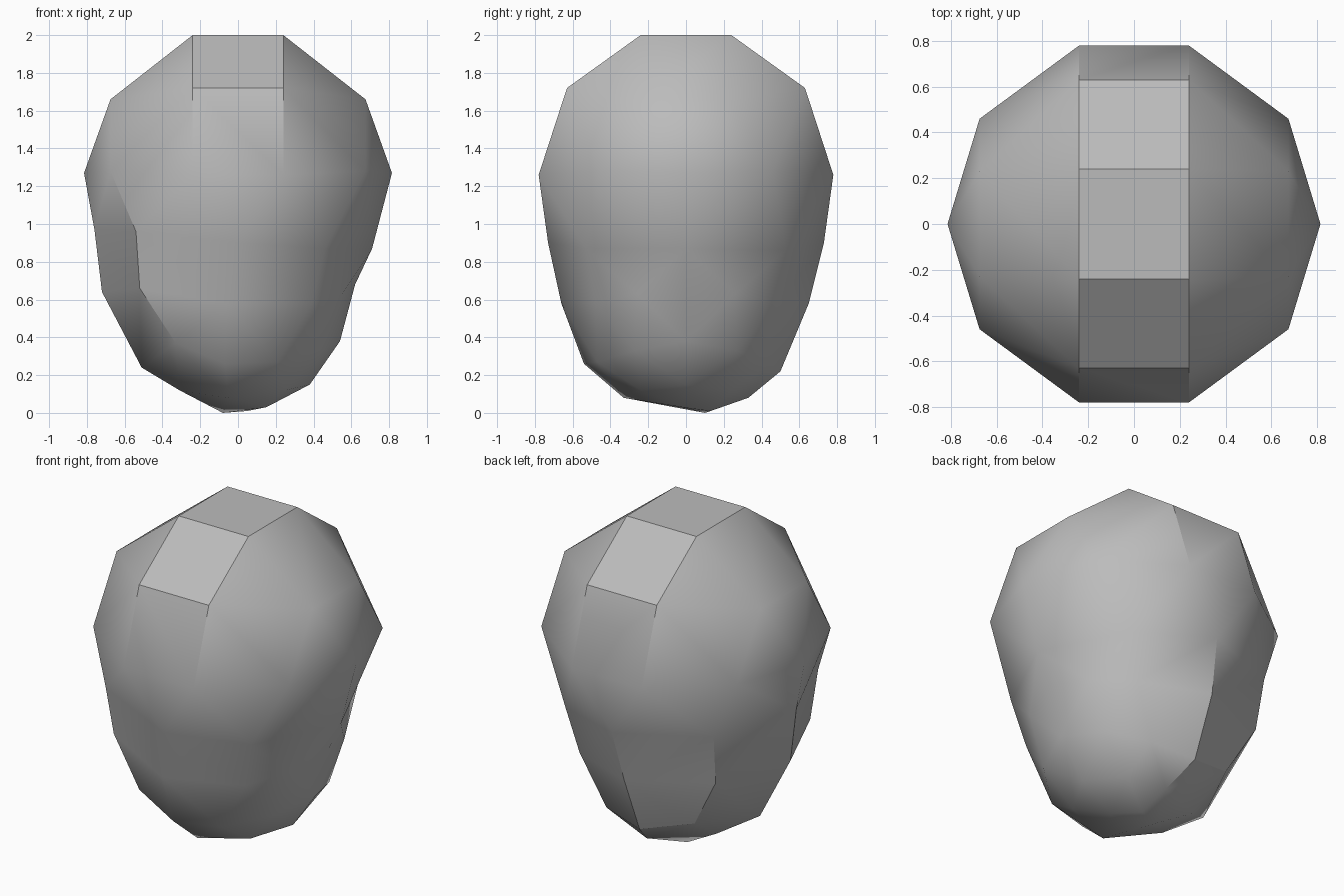
import bpy, bmesh, math

if "Cube" in bpy.data.objects:
    bpy.data.objects.remove(bpy.data.objects["Cube"])

CX = -0.02  # axis used to order points around each ring


def mirror4(points):
    """Repeat points in all four quadrants."""
    return list({(sx * x, sy * y, z) for x, y, z in points
                 for sx in (1, -1) for sy in (1, -1)})


def angle(p):
    return math.atan2(p[1], p[0] - CX) % math.tau


# Faceted dome: square cap, shoulder, ten-sided girdle
dome = [
    mirror4([(0.24, 0.24, 2.0)]),
    mirror4([(0.24, 0.63, 1.72), (0.675, 0.23, 1.66)]),
    mirror4([(0.24, 0.78, 1.26), (0.675, 0.46, 1.28), (0.815, 0.0, 1.27)]),
]

# Worn lower body, more rounded on the right
body = [
    [(0, -.73, .9), (.46, -.53, .87), (.71, 0, .87), (.46, .53, .86),
     (0, .73, .9), (-.54, .5, .93), (-.76, 0, .97), (-.54, -.53, .96)],
    [(-.06, -.66, .58), (.39, -.48, .58), (.55, -.26, .63), (.62, 0, .68),
     (.55, .26, .63), (.39, .49, .58), (-.03, .65, .58), (-.52, .45, .62),
     (-.72, 0, .64), (-.52, -.48, .66)],
    [(-.33, -.5, .37), (-.07, -.54, .26), (.21, -.47, .27), (.44, -.27, .33),
     (.54, 0, .38), (.44, .27, .33), (.24, .44, .26), (-.03, .5, .22),
     (-.34, .4, .3), (-.51, 0, .24)],
    [(-.05, -.33, .08), (.25, -.24, .12), (.38, 0, .15), (.25, .24, .12),
     (.04, .33, .08), (-.31, .14, .13), (-.31, -.12, .12)],
    [(-.08, .1, 0), (.15, -.02, .03), (.05, .13, .01)],
]

bm = bmesh.new()


def make_ring(points, centre=None):
    return [bm.verts.new(p) for p in sorted(points, key=angle)]


def stitch(a, b):
    """Join two rings with triangles, stepping whichever is behind in angle."""
    i = j = 0
    na, nb = len(a), len(b)

    def turn(ring, k):
        n = len(ring)
        return angle(ring[k % n].co) + math.tau * (k // n)

    # start the second ring at its point nearest in angle to the first
    first = angle(a[0].co)
    s = min(range(-nb, nb), key=lambda k: abs(turn(b, k) - first))
    while i < na or j < nb:
        mid_a = (turn(a, i) + turn(a, i + 1)) / 2
        mid_b = (turn(b, s + j) + turn(b, s + j + 1)) / 2
        if j >= nb or (i < na and mid_a <= mid_b):
            bm.faces.new((a[i % na], a[(i + 1) % na], b[(s + j) % nb]))
            i += 1
        else:
            bm.faces.new((a[i % na], b[(s + j + 1) % nb], b[(s + j) % nb]))
            j += 1


rings = [make_ring(r) for r in dome + body]
for upper, lower in zip(rings, rings[1:]):
    stitch(upper, lower)
bm.faces.new(rings[0])
bm.faces.new(rings[-1][::-1])

# Merge coplanar triangles into clean facets
bmesh.ops.dissolve_limit(bm, angle_limit=math.radians(1.5),
                         verts=bm.verts, edges=bm.edges)
bmesh.ops.recalc_face_normals(bm, faces=bm.faces)

mesh = bpy.data.meshes.new("stone")
bm.to_mesh(mesh)
bm.free()
stone = bpy.data.objects.new("stone", mesh)
bpy.context.collection.objects.link(stone)

grey = bpy.data.materials.new("stone_grey")
grey.diffuse_color = (0.5, 0.5, 0.5, 1)
grey.use_nodes = True
grey.node_tree.nodes["Principled BSDF"].inputs["Base Color"].default_value = grey.diffuse_color
mesh.materials.append(grey)

bpy.context.view_layer.objects.active = stone
stone.select_set(True)
bpy.ops.object.shade_smooth_by_angle(angle=math.radians(32))
